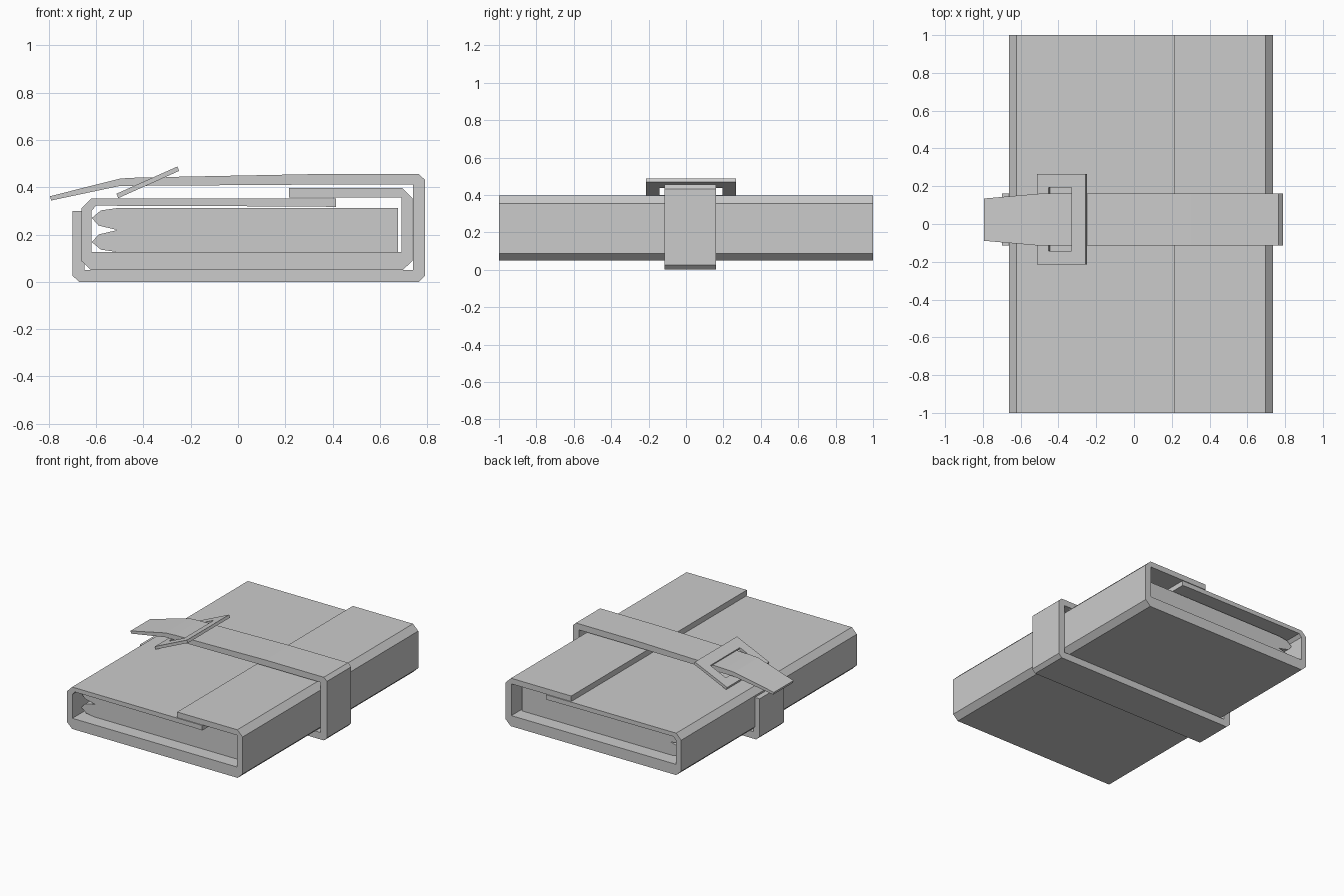
import bpy, bmesh
from mathutils import Matrix, Vector

if "Cube" in bpy.data.objects:
    bpy.data.objects.remove(bpy.data.objects["Cube"])


def finish(name, bm):
    bmesh.ops.recalc_face_normals(bm, faces=bm.faces)
    mesh = bpy.data.meshes.new(name)
    bm.to_mesh(mesh)
    bm.free()
    obj = bpy.data.objects.new(name, mesh)
    bpy.context.collection.objects.link(obj)
    return obj


def extrude_profile(name, points, y0, y1):
    """Closed x/z profile extruded along y."""
    bm = bmesh.new()
    face = bm.faces.new([bm.verts.new((x, y0, z)) for x, z in points])
    new = bmesh.ops.extrude_face_region(bm, geom=[face])["geom"]
    verts = [v for v in new if isinstance(v, bmesh.types.BMVert)]
    bmesh.ops.translate(bm, verts=verts, vec=(0, y1 - y0, 0))
    return finish(name, bm)


# Wrapped cover: outer outline from the upper flap round to the lower flap, then back inside
cover = [
    (0.215, 0.396), (0.695, 0.396), (0.737, 0.355), (0.737, 0.088), (0.697, 0.05),
    (-0.622, 0.05), (-0.662, 0.088), (-0.662, 0.312), (-0.622, 0.352), (0.415, 0.352),
    (0.415, 0.316), (0.355, 0.318), (-0.05, 0.32), (-0.60, 0.322), (-0.62, 0.30),
    (-0.62, 0.127), (0.692, 0.127), (0.692, 0.356), (0.215, 0.356),
]
extrude_profile("cover", cover, -1, 1)

# Page block with two rounded spines on the left
hump = [(-0.51, 0.312), (-0.58, 0.302), (-0.618, 0.27), (-0.59, 0.238)]
lower = [(x, 0.438 - z) for x, z in reversed(hump)]
pages = hump + [(-0.51, 0.219)] + lower + [(0.677, 0.127), (0.677, 0.312)]
extrude_profile("pages", pages, -0.9, 0.9)

# Strap round the middle, with its free end over the top
strap_mid, strap_half = 0.023, 0.138
strap = [
    (-0.795, 0.362), (-0.497, 0.437), (-0.42, 0.441), (0.3, 0.455), (0.765, 0.455),
    (0.79, 0.432), (0.79, 0.025), (0.765, 0), (-0.672, 0), (-0.7, 0.026),
    (-0.7, 0.30), (-0.65, 0.30), (-0.65, 0.05), (0.74, 0.05), (0.74, 0.411),
    (0.3, 0.411), (-0.42, 0.406), (-0.497, 0.406), (-0.79, 0.344),
]
obj = extrude_profile("strap", strap, strap_mid - strap_half, strap_mid + strap_half)
for v in obj.data.vertices:  # taper the tip
    if v.co.x < -0.75:
        v.co.y = strap_mid + (v.co.y - strap_mid) * 0.81

# Tilted rectangular buckle frame
bm = bmesh.new()


def ring(x0, x1, half):
    return [bm.verts.new((x, y, 0)) for x, y in
            ((x0, -half), (x1, -half), (x1, half), (x0, half))]


outer = ring(0, 0.282, 0.24)
inner = ring(0.066, 0.202, 0.168)
faces = [bm.faces.new((outer[i], outer[(i + 1) % 4], inner[(i + 1) % 4], inner[i]))
         for i in range(4)]
new = bmesh.ops.extrude_face_region(bm, geom=faces)["geom"]
bmesh.ops.translate(bm, verts=[v for v in new if isinstance(v, bmesh.types.BMVert)],
                    vec=(0, 0, 0.02))
slope = Vector((0.257, 0, 0.115)).to_2d()
tilt = Matrix.Rotation(-0.4208, 4, 'Y')
bmesh.ops.transform(bm, verts=bm.verts,
                    matrix=Matrix.Translation((-0.506, 0.026, 0.354)) @ tilt)
finish("buckle", bm)
